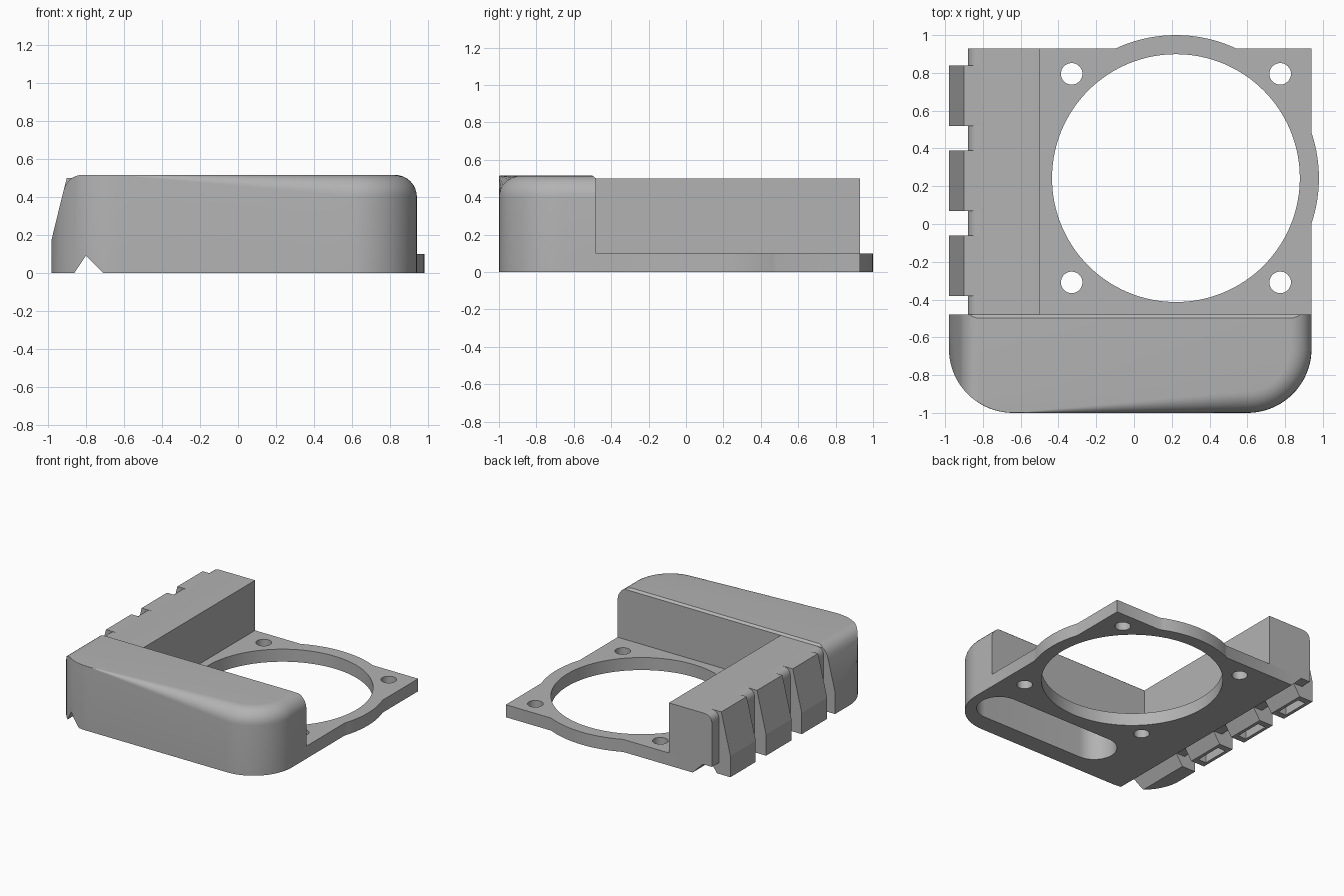
import bpy, bmesh, math
from mathutils import Vector

cube = bpy.data.objects.get("Cube")
if cube:
    bpy.data.objects.remove(cube, do_unlink=True)

grey = bpy.data.materials.new("plain_grey")
grey.use_nodes = True
COLOUR = (0.45, 0.45, 0.45, 1)
grey.diffuse_color = COLOUR
grey.node_tree.nodes["Principled BSDF"].inputs["Base Color"].default_value = COLOUR


def finish(name, bm):
    bmesh.ops.recalc_face_normals(bm, faces=bm.faces)
    mesh = bpy.data.meshes.new(name)
    bm.to_mesh(mesh)
    bm.free()
    mesh.materials.append(grey)
    ob = bpy.data.objects.new(name, mesh)
    bpy.context.collection.objects.link(ob)
    return ob


def prism(name, outline, axis, start, end):
    """Extrude a flat outline along z, y or x."""
    place = {"z": lambda p: (p[0], p[1], start),
             "y": lambda p: (p[0], start, p[1]),
             "x": lambda p: (start, p[0], p[1])}[axis]
    direction = {"z": Vector((0, 0, 1)), "y": Vector((0, 1, 0)), "x": Vector((1, 0, 0))}[axis]
    bm = bmesh.new()
    face = bm.faces.new([bm.verts.new(place(p)) for p in outline])
    new = bmesh.ops.extrude_face_region(bm, geom=[face])["geom"]
    bmesh.ops.translate(bm, vec=direction * (end - start),
                        verts=[v for v in new if isinstance(v, bmesh.types.BMVert)])
    return finish(name, bm)


def rect(x0, x1, y0, y1):
    return [(x0, y0), (x1, y0), (x1, y1), (x0, y1)]


def arc(cx, cy, r, a0, a1, n):
    angles = [math.radians(a0 + (a1 - a0) * i / n) for i in range(n + 1)]
    return [(cx + r * math.cos(a), cy + r * math.sin(a)) for a in angles]


def circle(cx, cy, r, n):
    return arc(cx, cy, r, 0, 360, n)[:-1]


def curve(a, b, c, n=8):
    a, b, c = Vector(a), Vector(b), Vector(c)
    ts = [i / n for i in range(n + 1)]
    return [tuple(a * (1 - t) ** 2 + b * 2 * t * (1 - t) + c * t * t) for t in ts]


def combine(ob, tool, operation="DIFFERENCE"):
    tool.hide_render = True
    mod = ob.modifiers.new("cut", "BOOLEAN")
    mod.operation, mod.solver, mod.object = operation, "EXACT", tool
    bpy.context.view_layer.objects.active = ob
    bpy.ops.object.modifier_apply(modifier=mod.name)
    bpy.data.objects.remove(tool, do_unlink=True)


def smooth(ob):
    bpy.ops.object.select_all(action="DESELECT")
    ob.select_set(True)
    bpy.context.view_layer.objects.active = ob
    bpy.ops.object.shade_smooth_by_angle(angle=math.radians(25))


# Fan plate: square with a round rim, a large opening and four screw holes
CX, CY = 0.222, 0.243
plate = prism("fan_plate", rect(-0.71, 0.94, -0.48, 0.93), "z", 0, 0.1)
combine(plate, prism("rim", circle(CX, CY, 0.757, 128), "z", 0, 0.1), "UNION")
combine(plate, prism("opening", circle(CX, CY, 0.656, 128), "z", -0.1, 0.2))
for sx in (-1, 1):
    for sy in (-1, 1):
        hole = circle(CX + sx * 0.552, CY + sy * 0.552, 0.057, 32)
        combine(plate, prism("screw_hole", hole, "z", -0.1, 0.2))
smooth(plate)

# Side rail with a rounded outer shoulder and an undercut foot
rail_outline = [(-0.5, 0), (-0.71, 0), (-0.8, 0.09), (-0.88, 0.09)]
rail_outline += curve((-0.88, 0.43), (-0.88, 0.5), (-0.81, 0.5)) + [(-0.5, 0.5)]
smooth(prism("side_rail", rail_outline, "y", -0.48, 0.93))

# Three sloping clips, hollow underneath
clip_outline = [(-0.98, 0), (-0.98, 0.17), (-0.9, 0.5), (-0.8, 0.5), (-0.8, 0.09), (-0.86, 0)]
for i in range(3):
    y = -0.38 + i * 0.45
    clip = prism(f"clip_{i + 1}", clip_outline, "y", y, y + 0.32)
    combine(clip, prism("recess", rect(-0.955, -0.885, y + 0.05, y + 0.27), "z", -0.1, 0.15))

# Front housing: rounded plan whose top fillet fades out toward one side
TOP, BACK, FILLET = 0.515, -0.48, 0.115
path = [(-0.98, BACK)] + arc(-0.64, -0.66, 0.34, 180, 270, 20)
path += [(-0.64 + 1.24 * i / 16, -1) for i in range(1, 16)]
path += arc(0.6, -0.66, 0.34, 270, 360, 20) + [(0.94, BACK)]
bm = bmesh.new()
STEPS = 8
levels = [[] for _ in range(STEPS + 2)]
for i, (x, y) in enumerate(path):
    # Inward direction: toward the corner centres, square to the straight runs
    inward = Vector((min(max(x, -0.64), 0.6) - x, max(y, -0.66) - y)).normalized()
    fade = 0 if i < 21 else min(1, (x + 0.64) / 1.24)
    r = max(0.003, FILLET * fade)
    levels[0].append(bm.verts.new((x, y, 0)))
    for k in range(STEPS + 1):
        a = math.pi / 2 * k / STEPS
        p = Vector((x, y)) + inward * r * (1 - math.cos(a))
        levels[k + 1].append(bm.verts.new((p.x, p.y, TOP - r + r * math.sin(a))))
for low, high in zip(levels, levels[1:]):
    for j in range(len(path) - 1):
        bm.faces.new((low[j], low[j + 1], high[j + 1], high[j]))
bm.faces.new(levels[0])
bm.faces.new(levels[-1])
bm.faces.new([l[0] for l in levels] + [l[-1] for l in reversed(levels)])
housing = finish("front_housing", bm)

# Sloped and rounded side, bevelled rear lip, foot groove and underside pocket
slope = [(-1.1, 0.17), (-0.981, 0.17)]
slope += curve((-0.92, 0.42), (-0.9, TOP), (-0.81, TOP + 0.001)) + [(-0.81, 0.7), (-1.1, 0.7)]
combine(housing, prism("slope", slope, "y", -1.2, 0))
lip = [(-0.5, TOP + 0.001), (-0.47, 0.492), (-0.47, 0.6), (-0.5, 0.6)]
combine(housing, prism("lip", lip, "x", -1.2, 1.2))
groove = [(-0.87, -0.015), (-0.8, 0.09), (-0.695, -0.015)]
combine(housing, prism("groove", groove, "y", -1.2, 0))
pocket = arc(0.695, -0.687, 0.165, -90, 90, 24) + arc(-0.2, -0.687, 0.165, 90, 270, 24)
combine(housing, prism("pocket", pocket, "z", -0.1, 0.42))
smooth(housing)
